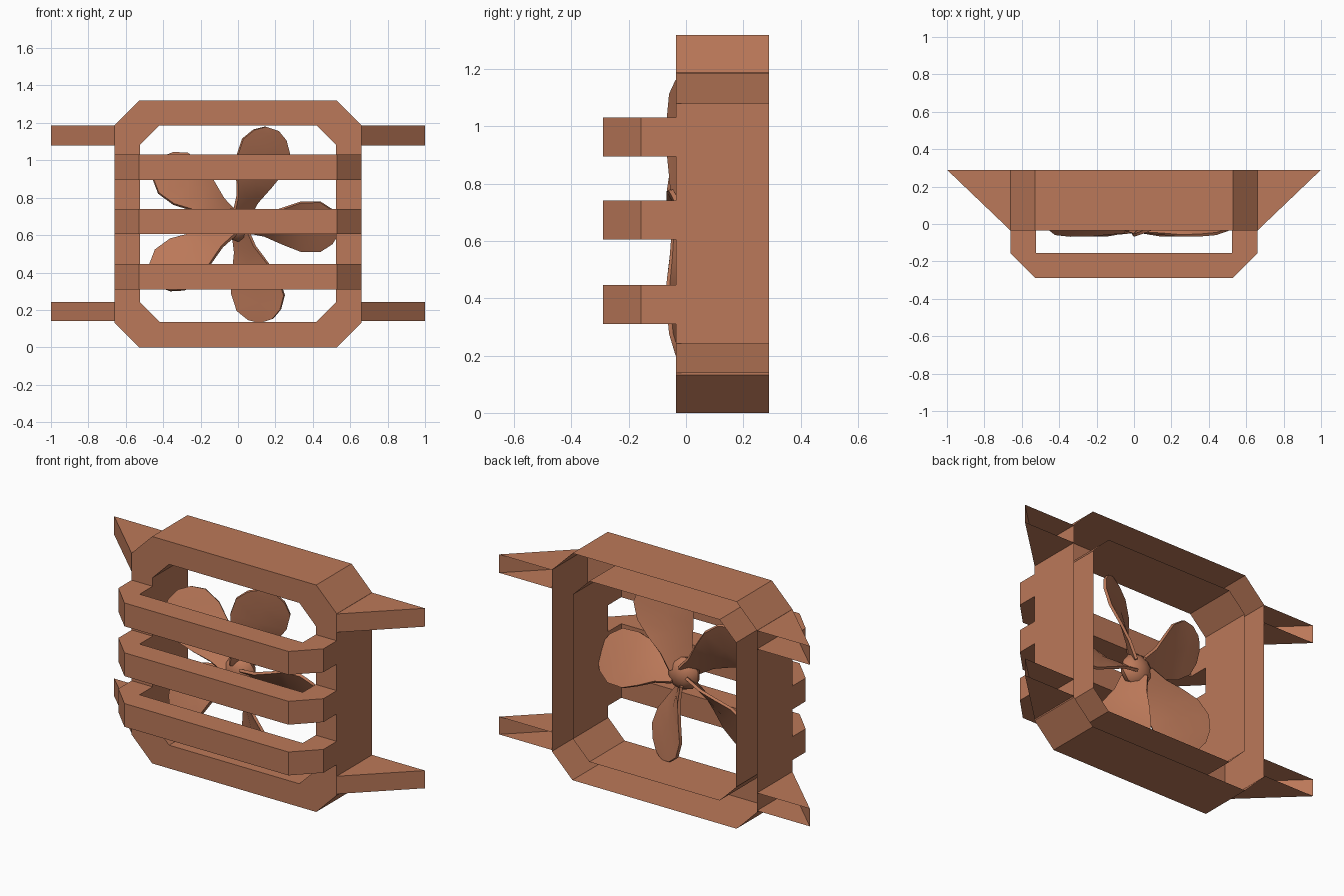
import bpy, bmesh, math
from mathutils import Vector

if "Cube" in bpy.data.objects:
    bpy.data.objects.remove(bpy.data.objects["Cube"])

mat = bpy.data.materials.new("terracotta")
mat.diffuse_color = (0.50, 0.19, 0.10, 1)
mat.use_nodes = True
mat.node_tree.nodes["Principled BSDF"].inputs["Base Color"].default_value = mat.diffuse_color


def make(name, bm, smooth=False):
    bmesh.ops.recalc_face_normals(bm, faces=bm.faces)
    me = bpy.data.meshes.new(name)
    bm.to_mesh(me)
    bm.free()
    me.materials.append(mat)
    ob = bpy.data.objects.new(name, me)
    bpy.context.collection.objects.link(ob)
    if smooth:
        bpy.ops.object.select_all(action='DESELECT')
        ob.select_set(True)
        bpy.context.view_layer.objects.active = ob
        bpy.ops.object.shade_smooth_by_angle(angle=math.radians(35))
    return ob


def octagon(hw, z0, z1, c):
    return [(-hw + c, z0), (hw - c, z0), (hw, z0 + c), (hw, z1 - c),
            (hw - c, z1), (-hw + c, z1), (-hw, z1 - c), (-hw, z0 + c)]


FRONT, BACK = -0.035, 0.29

# Octagonal shroud: outer wall, inner wall and front ring, open at the back
bm = bmesh.new()
loops = []
for prof, y in ((octagon(0.66, 0, 1.32, 0.132), BACK), (octagon(0.66, 0, 1.32, 0.132), FRONT),
                (octagon(0.525, 0.135, 1.187, 0.106), FRONT), (octagon(0.525, 0.135, 1.187, 0.106), BACK)):
    loops.append([bm.verts.new((x, y, z)) for x, z in prof])
for a, b in zip(loops, loops[1:]):
    for i in range(8):
        j = (i + 1) % 8
        bm.faces.new((a[i], a[j], b[j], b[i]))
make("fan_shroud", bm)

# Three U-shaped guard bars across the front
outer = [(-0.66, FRONT), (-0.66, -0.157), (-0.528, -0.29), (0.528, -0.29), (0.66, -0.157), (0.66, FRONT)]
inner = [(-0.525, FRONT), (-0.525, -0.155), (-0.525, -0.155), (0.525, -0.155), (0.525, -0.155), (0.525, FRONT)]
for n, z0 in enumerate((0.31, 0.605, 0.895)):
    bm = bmesh.new()
    rings = []
    for (ox, oy), (ix, iy) in zip(outer, inner):
        rings.append([bm.verts.new(p) for p in
                      ((ox, oy, z0), (ox, oy, z0 + 0.136), (ix, iy, z0 + 0.136), (ix, iy, z0))])
    for a, b in zip(rings, rings[1:]):
        for i in range(4):
            j = (i + 1) % 4
            bm.faces.new((a[i], a[j], b[j], b[i]))
    bmesh.ops.remove_doubles(bm, verts=bm.verts, dist=0.0005)
    make(f"guard_bar_{n + 1}", bm)

# Four triangular side brackets, open at the back
for side, sx in (("left", -1), ("right", 1)):
    for level, z0, z1 in (("lower", 0.14, 0.243), ("upper", 1.08, 1.187)):
        bm = bmesh.new()
        tri = [(0.66 * sx, BACK), (0.66 * sx, FRONT), (1.0 * sx, BACK)]
        lo = [bm.verts.new((x, y, z0)) for x, y in tri]
        hi = [bm.verts.new((x, y, z1)) for x, y in tri]
        bm.faces.new(lo)
        bm.faces.new(hi)
        bm.faces.new((lo[1], lo[2], hi[2], hi[1]))
        make(f"{side}_{level}_bracket", bm)

# Five twisted fan blades: radius, projected half width, pitch in degrees
stations = [(0.04, 0.04, 58), (0.14, 0.055, 52), (0.24, 0.095, 40), (0.34, 0.132, 31),
            (0.44, 0.132, 28), (0.505, 0.09, 28), (0.54, 0.035, 28)]
CENTRE = Vector((0, 0.018, 0.66))
for n in range(5):
    a = math.radians(72 * n)
    radial = Vector((math.cos(a), 0, math.sin(a)))
    tangent = Vector((-math.sin(a), 0, math.cos(a)))
    bm = bmesh.new()
    rings = []
    for r, w, pitch in stations:
        p = math.radians(pitch)
        chord = tangent * math.cos(p) + Vector((0, -math.sin(p), 0))
        normal = tangent * math.sin(p) + Vector((0, math.cos(p), 0))
        h = w / math.cos(p)
        mid = CENTRE + radial * r - tangent * 0.015 * min(1, r / 0.3)
        rings.append([bm.verts.new(mid + chord * h * u + normal * v) for u, v in
                      ((-1, -0.008), (0, -0.012), (1, -0.008), (1, 0.008), (0, 0.012), (-1, 0.008))])
    for s, t in zip(rings, rings[1:]):
        for i in range(6):
            j = (i + 1) % 6
            bm.faces.new((s[i], s[j], t[j], t[i]))
    bm.faces.new(rings[0])
    bm.faces.new(rings[-1])
    make(f"fan_blade_{n + 1}", bm, smooth=True)

# Rounded hub
bm = bmesh.new()
bmesh.ops.create_uvsphere(bm, u_segments=10, v_segments=6, radius=1)
for v in bm.verts:
    v.co = CENTRE + Vector((v.co.x * 0.095, v.co.z * 0.065, v.co.y * 0.095))
make("fan_hub", bm, smooth=True)
